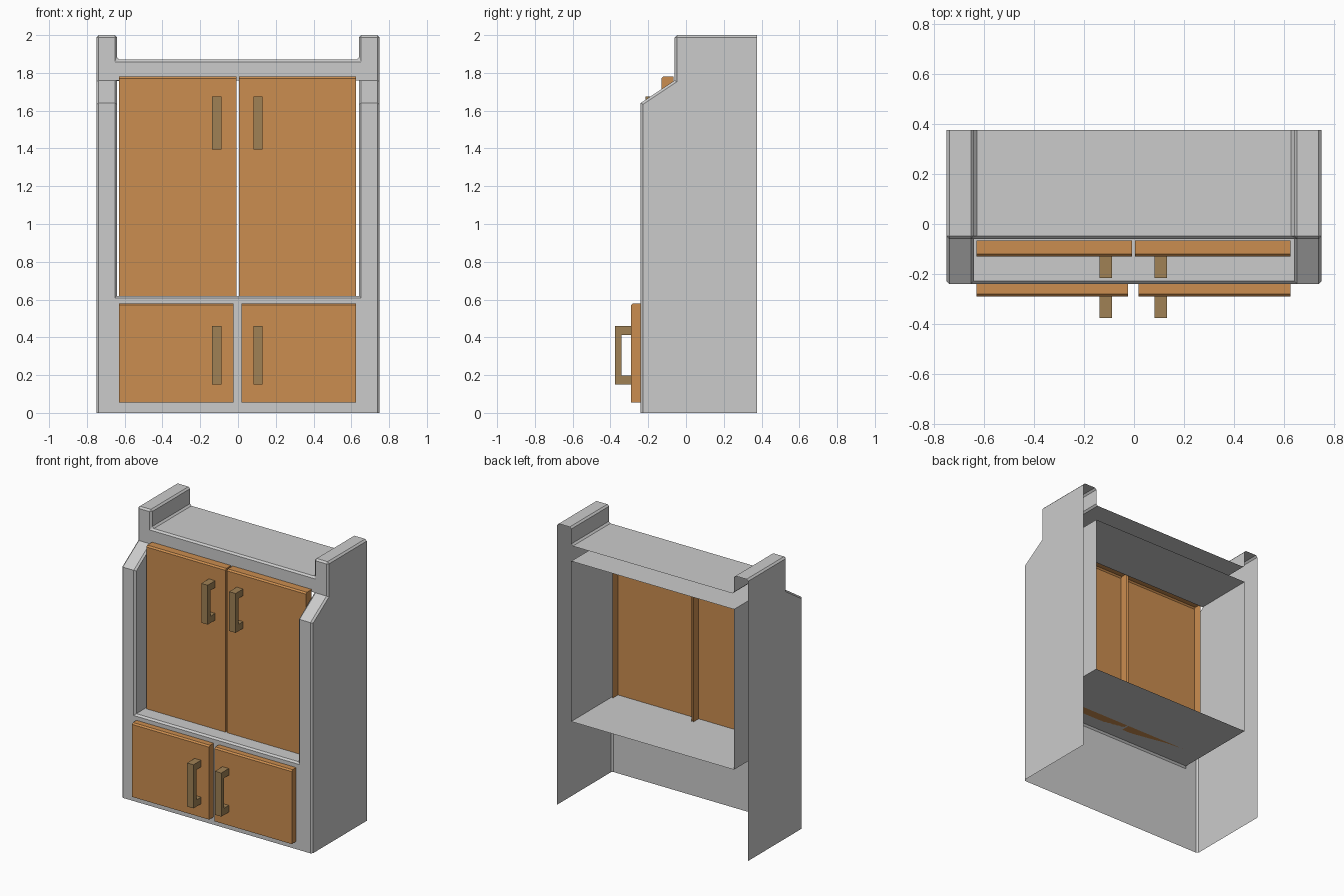
import bpy, bmesh

if "Cube" in bpy.data.objects:
    bpy.data.objects.remove(bpy.data.objects["Cube"])


def material(name, rgb):
    m = bpy.data.materials.new(name)
    m.diffuse_color = (*rgb, 1)
    m.use_nodes = True
    m.node_tree.nodes["Principled BSDF"].inputs["Base Color"].default_value = m.diffuse_color
    return m


orange = material("orange_wood", (0.60, 0.27, 0.08))
brown = material("handle_brown", (0.35, 0.22, 0.09))


def finish(bm, name, mat=None):
    me = bpy.data.meshes.new(name)
    bm.to_mesh(me)
    bm.free()
    ob = bpy.data.objects.new(name, me)
    bpy.context.collection.objects.link(ob)
    if mat:
        me.materials.append(mat)
    return ob


def prism(name, profile, x0, x1, open_sides, mat):
    """Extrude a (y, z) profile along x, leaving some side faces open."""
    bm = bmesh.new()
    a = [bm.verts.new((x0, y, z)) for y, z in profile]
    b = [bm.verts.new((x1, y, z)) for y, z in profile]
    n = len(profile)
    bm.faces.new(a[::-1])
    bm.faces.new(b)
    for i in range(n):
        if i not in open_sides:
            j = (i + 1) % n
            bm.faces.new((a[i], a[j], b[j], b[i]))
    # the profile runs consistently, so recalculation keeps the shell outward
    bmesh.ops.recalc_face_normals(bm, faces=bm.faces)
    return finish(bm, name, mat)


# Cabinet body: one open-backed, open-bottomed shell
W, I, BACK = 0.75, 0.64, 0.375
rows = [(-0.24, 0), (-0.24, 0.62), (-0.24, 1.64), (-0.06, 1.76), (-0.06, 1.87), (-0.06, 2)]
cols = [-W, -I, I, W]
bm = bmesh.new()
cache = {}


def vert(x, p):
    key = (x, *p)
    if key not in cache:
        cache[key] = bm.verts.new(key)
    return cache[key]


def quad(xa, xb, p, q):
    bm.faces.new((vert(xa, p), vert(xb, p), vert(xb, q), vert(xa, q)))


def back(r):
    return (BACK, rows[r][1])


# front faces, with the niche and the gap between the posts left out
for c in range(3):
    for r in range(5):
        if c != 1 or r in (0, 3):
            quad(cols[c], cols[c + 1], rows[r], rows[r + 1])
# shelf, niche ceiling, top board
for r in (1, 3, 4):
    quad(-I, I, rows[r], back(r))
for s in (-1, 1):
    # post top, outer side, niche wall, inner post side
    quad(s * I, s * W, rows[5], back(5))
    for x, pts in ((W, rows + [back(5), back(0)]),
                   (I, rows[1:4] + [back(3), back(1)]),
                   (I, rows[4:6] + [back(5), back(4)])):
        bm.faces.new([vert(s * x, p) for p in pts])
bmesh.ops.recalc_face_normals(bm, faces=bm.faces)
front = min(bm.faces, key=lambda f: f.calc_center_median().y)
if front.normal.y > 0:
    bmesh.ops.reverse_faces(bm, faces=bm.faces)
bmesh.ops.dissolve_limit(bm, angle_limit=0.02, verts=bm.verts, edges=bm.edges)


# soften outer edges, keep the niche interior corners sharp
def softened(e):
    a, b = (v.co for v in e.verts)
    inside = abs(a.y - b.y) > 0.3 and abs(a.x) < 0.7 and a.z < 1.8
    return len(e.link_faces) == 2 and e.calc_face_angle() > 1.1 and not inside


bmesh.ops.bevel(bm, geom=[e for e in bm.edges if softened(e)], offset=0.012,
                segments=1, profile=0.5, affect='EDGES', clamp_overlap=True)
finish(bm, "cabinet_body")


# Doors: open-backed panels with a chamfered top front edge
def door(name, x0, x1, yf, yb, z0, z1):
    c = 0.01
    prism(name, [(yb, z0), (yf, z0), (yf, z1 - c), (yf + c, z1), (yb, z1)],
          x0, x1, {4}, orange)


door("upper_door_left", -0.63, -0.008, -0.13, -0.066, 0.62, 1.78)
door("upper_door_right", 0.004, 0.626, -0.13, -0.066, 0.62, 1.78)
door("lower_door_left", -0.63, -0.024, -0.29, -0.24, 0.055, 0.58)
door("lower_door_right", 0.018, 0.626, -0.29, -0.24, 0.055, 0.58)


# Handles: C-shaped brackets, open where they meet the door
def handle(name, x, yb, z0, z1):
    yf, g, t = yb - 0.085, yb - 0.052, 0.048
    prism(name, [(yb, z0), (yf, z0), (yf, z1), (yb, z1),
                 (yb, z1 - t), (g, z1 - t), (g, z0 + t), (yb, z0 + t)],
          x - 0.025, x + 0.025, {3, 7}, brown)


for side, x in (("left", -0.113), ("right", 0.106)):
    handle("upper_handle_" + side, x, -0.13, 1.395, 1.675)
    handle("lower_handle_" + side, x, -0.29, 0.15, 0.46)
